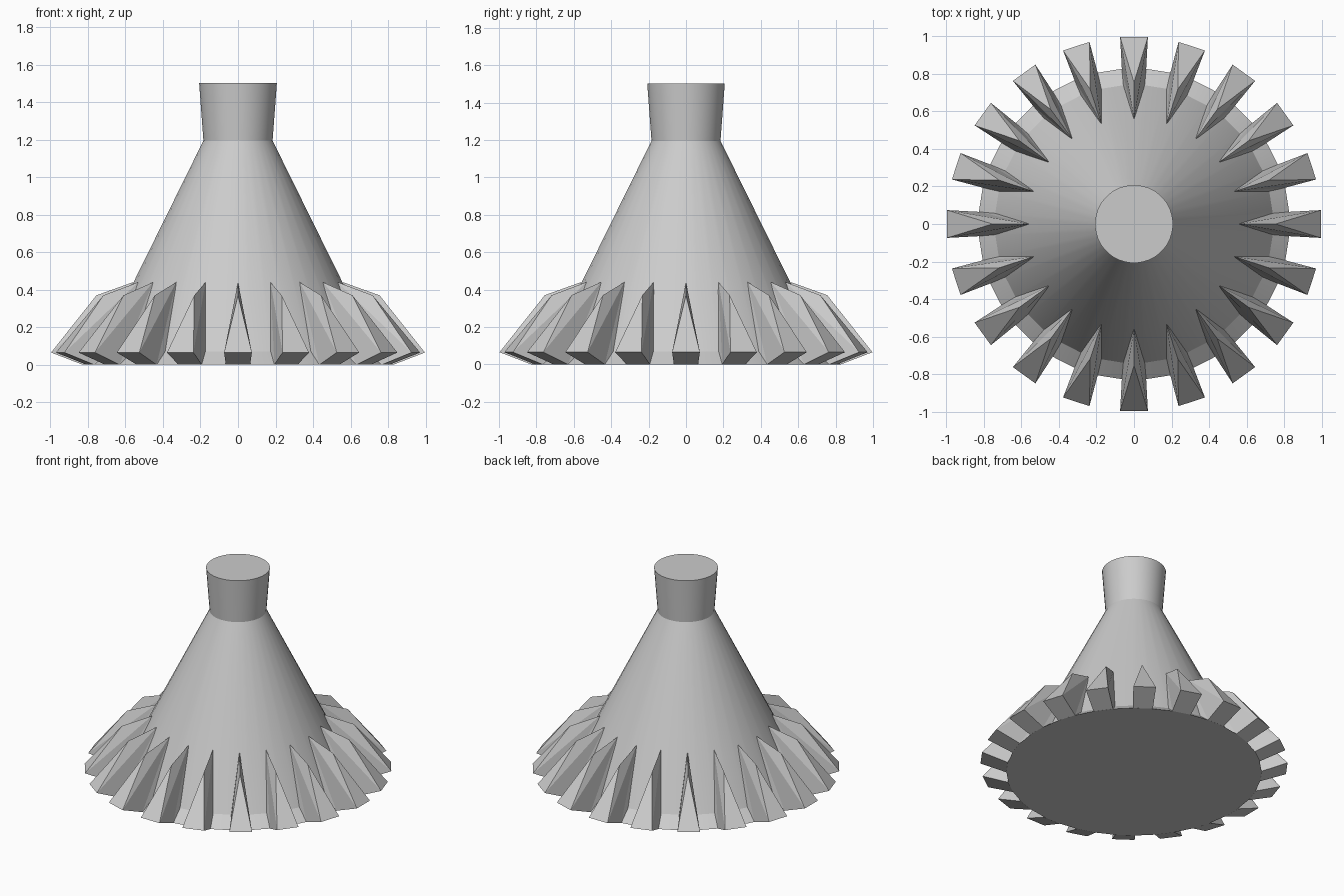
import bpy, bmesh
from math import sin, cos, pi, radians
from mathutils import Matrix

if "Cube" in bpy.data.objects:
    bpy.data.objects.remove(bpy.data.objects["Cube"])

TEETH = 20
SIDES = 40


def make_object(name, bm):
    bmesh.ops.recalc_face_normals(bm, faces=bm.faces)
    mesh = bpy.data.meshes.new(name)
    bm.to_mesh(mesh)
    bm.free()
    obj = bpy.data.objects.new(name, mesh)
    bpy.context.collection.objects.link(obj)
    return obj


def revolve(name, profile):
    """Closed solid of revolution from (radius, z) points, bottom to top."""
    bm = bmesh.new()
    rings = []
    for r, z in profile:
        angles = [2 * pi * (i + 0.5) / SIDES for i in range(SIDES)]
        rings.append([bm.verts.new((r * cos(a), r * sin(a), z)) for a in angles])
    for low, high in zip(rings, rings[1:]):
        for i in range(SIDES):
            j = (i + 1) % SIDES
            bm.faces.new((low[i], low[j], high[j], high[i]))
    bm.faces.new(rings[0])
    bm.faces.new(rings[-1])
    return make_object(name, bm)


# Rim, cone and flared neck
body = revolve("gear_body", [(0.83, 0), (0.742, 0.07), (0.185, 1.195), (0.208, 1.503)])
bpy.context.view_layer.objects.active = body
body.select_set(True)
bpy.ops.object.shade_smooth_by_angle(angle=radians(20))

# Wedge teeth: inner tip, ridge point, wide outer end, root on the rim, buried root
bm = bmesh.new()
for i in range(TEETH):
    turn = Matrix.Rotation(2 * pi * i / TEETH, 4, 'Z')

    def vert(x, y, z):
        return bm.verts.new(turn @ Matrix.Translation((x, y, z)).to_translation())

    tip = vert(0.56, 0, 0.44)
    ridge = vert(0.755, 0, 0.37)
    outer = [vert(0.997, s * 0.074, 0.065) for s in (-1, 1)]
    root = [vert(0.828, s * 0.065, 0) for s in (-1, 1)]
    inner = [vert(0.72, s * 0.058, 0.07) for s in (-1, 1)]
    bm.faces.new((ridge, outer[0], outer[1]))
    bm.faces.new((outer[0], root[0], root[1], outer[1]))
    bm.faces.new((root[0], inner[0], inner[1], root[1]))
    bm.faces.new((tip, inner[1], inner[0]))
    for k in (0, 1):
        bm.faces.new((tip, ridge, outer[k]))
        bm.faces.new((tip, outer[k], root[k]))
        bm.faces.new((tip, root[k], inner[k]))
make_object("gear_teeth", bm)
